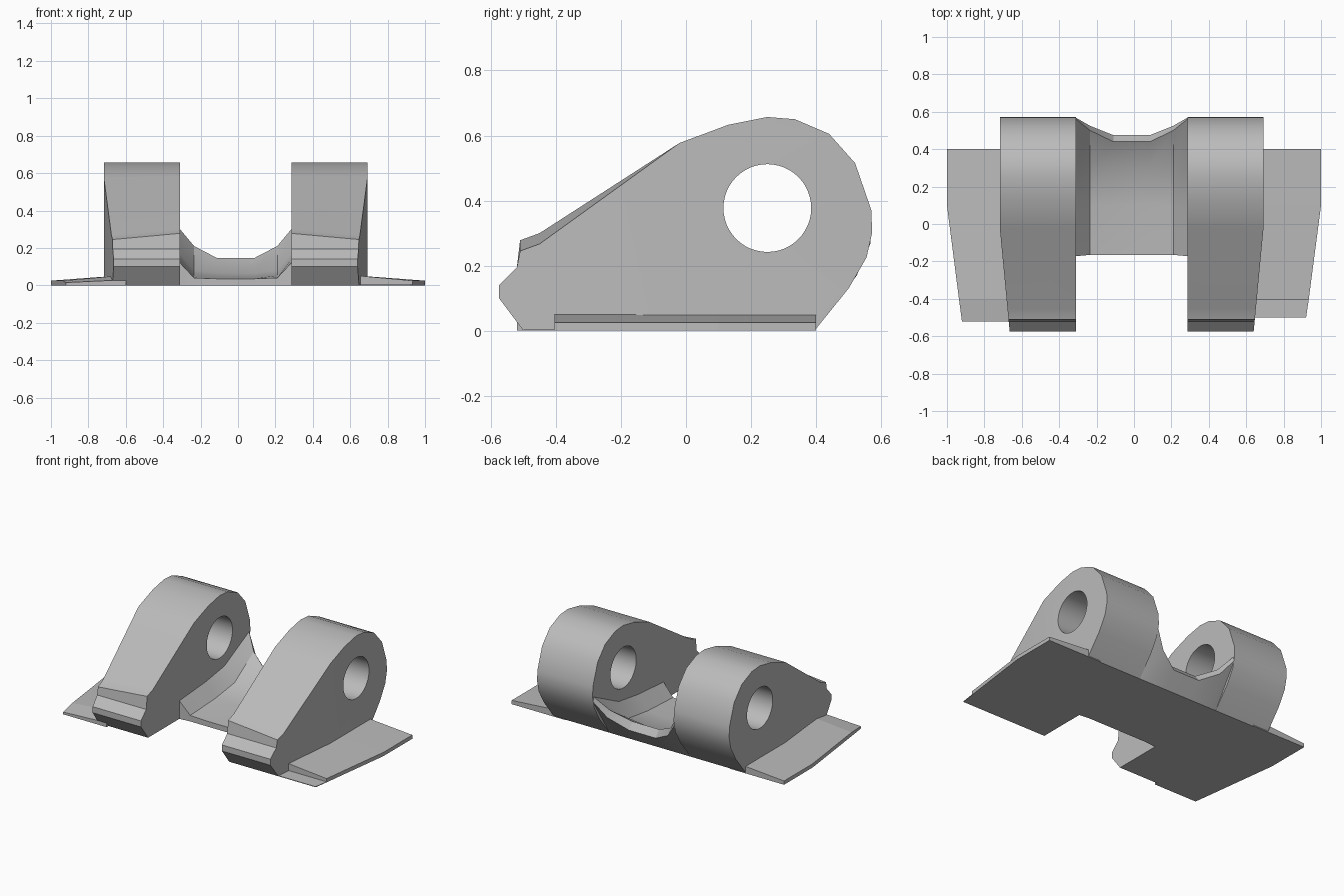
import bpy, bmesh, math

cube = bpy.data.objects.get("Cube")
if cube:
    bpy.data.objects.remove(cube, do_unlink=True)

grey = bpy.data.materials.new("plain_grey")
grey.use_nodes = True
grey.diffuse_color = (0.5, 0.5, 0.5, 1)
grey.node_tree.nodes["Principled BSDF"].inputs["Base Color"].default_value = (0.5, 0.5, 0.5, 1)

MID = -0.0125  # the lugs sit slightly off centre


def finish(bm, name):
    bmesh.ops.recalc_face_normals(bm, faces=bm.faces)
    mesh = bpy.data.meshes.new(name)
    bm.to_mesh(mesh)
    bm.free()
    mesh.materials.append(grey)
    obj = bpy.data.objects.new(name, mesh)
    bpy.context.collection.objects.link(obj)
    return obj


def smooth(obj, angle=28):
    bpy.ops.object.select_all(action="DESELECT")
    obj.select_set(True)
    bpy.context.view_layer.objects.active = obj
    bpy.ops.object.shade_smooth_by_angle(angle=math.radians(angle))


def loft(bm, rings):
    """Skin a list of equal closed rings and cap both ends."""
    rows = [[bm.verts.new(p) for p in ring] for ring in rings]
    n = len(rows[0])
    for a, b in zip(rows, rows[1:]):
        for i in range(n):
            j = (i + 1) % n
            bm.faces.new((a[i], a[j], b[j], b[i]))
    bm.faces.new(rows[0])
    bm.faces.new(rows[-1])


# Teardrop lug outline in (y, z)
LUG = [(-0.50, 0), (-0.575, 0.10), (-0.575, 0.14), (-0.52, 0.195), (-0.51, 0.278),
       (-0.45, 0.30), (-0.02, 0.577), (0.13, 0.633), (0.25, 0.657), (0.335, 0.65),
       (0.44, 0.605), (0.52, 0.515), (0.57, 0.37), (0.572, 0.30), (0.555, 0.225),
       (0.50, 0.13), (0.395, 0)]
INNER, OUTER, BEND = 0.2975, 0.705, -0.02


def make_lug(side, name):
    bm = bmesh.new()
    loft(bm, [[(x, y, z) for y, z in LUG] for x in (INNER, OUTER)])
    # Outer face tapers inward ahead of the bend
    bmesh.ops.bisect_plane(bm, geom=bm.verts[:] + bm.edges[:] + bm.faces[:],
                           plane_co=(0, BEND, 0), plane_no=(0, 1, 0), dist=0.001)
    for v in bm.verts:
        if v.co.x > 0.5 and v.co.y < BEND:
            v.co.x += 0.095 * (v.co.y - BEND)
            if 0.25 < v.co.z < 0.32:
                v.co.z -= 0.033
    for v in bm.verts:
        v.co.x = side * v.co.x + MID
    lug = finish(bm, name)
    # Pin hole
    bpy.ops.mesh.primitive_cylinder_add(vertices=48, radius=0.135, depth=1,
                                        location=(side * 0.5, 0.25, 0.377),
                                        rotation=(0, math.pi / 2, 0))
    cutter = bpy.context.object
    cutter.hide_render = True
    mod = lug.modifiers.new("pin_hole", "BOOLEAN")
    mod.operation, mod.solver, mod.object = "DIFFERENCE", "EXACT", cutter
    bpy.context.view_layer.objects.active = lug
    bpy.ops.object.modifier_apply(modifier=mod.name)
    bpy.data.objects.remove(cutter, do_unlink=True)
    smooth(lug)


make_lug(1, "left_lug")
make_lug(-1, "right_lug")

# Scooped saddle joining the lugs: half-width and (y, z) section
SADDLE = [
    (0.2975, [(-0.172, 0), (-0.172, 0.12), (0.10, 0.14), (0.30, 0.17),
              (0.56, 0.30), (0.568, 0.27), (0.395, 0)]),
    (0.2225, [(-0.165, 0), (-0.165, 0.04), (0.10, 0.053), (0.30, 0.08),
              (0.50, 0.21), (0.525, 0.17), (0.395, 0)]),
    (0.0975, [(-0.165, 0), (-0.165, 0.035), (0.10, 0.045), (0.30, 0.065),
              (0.44, 0.145), (0.475, 0.10), (0.395, 0)]),
]
bm = bmesh.new()
stations = [(-w, s) for w, s in SADDLE] + [(w, s) for w, s in reversed(SADDLE)]
loft(bm, [[(w + MID, y, z) for y, z in s] for w, s in stations])
smooth(finish(bm, "saddle"))


# Side flanges: rows of (y, inner x, outer x, inner z, outer z)
def make_flange(side, name, rows):
    bm = bmesh.new()
    loft(bm, [[(side * a, y, 0), (side * b, y, 0), (side * b, y, zb), (side * a, y, za)]
              for y, a, b, za, zb in rows])
    finish(bm, name)


make_flange(-1, "right_flange", [(0.40, 0.60, 1.0, 0.055, 0.025), (0.10, 0.60, 1.0, 0.055, 0.025),
                                 (-0.40, 0.60, 0.936, 0.055, 0.025),
                                 (-0.52, 0.60, 0.92, 0.03, 0.015)])
make_flange(1, "left_flange", [(0.40, 0.60, 1.0, 0.055, 0.025), (0.10, 0.60, 1.0, 0.055, 0.025),
                               (-0.405, 0.60, 0.934, 0.055, 0.025)])
# Thin lip ahead of the left flange
make_flange(1, "left_lip", [(-0.405, 0.60, 0.934, 0.004, 0.004), (-0.50, 0.60, 0.92, 0.004, 0.004)])
